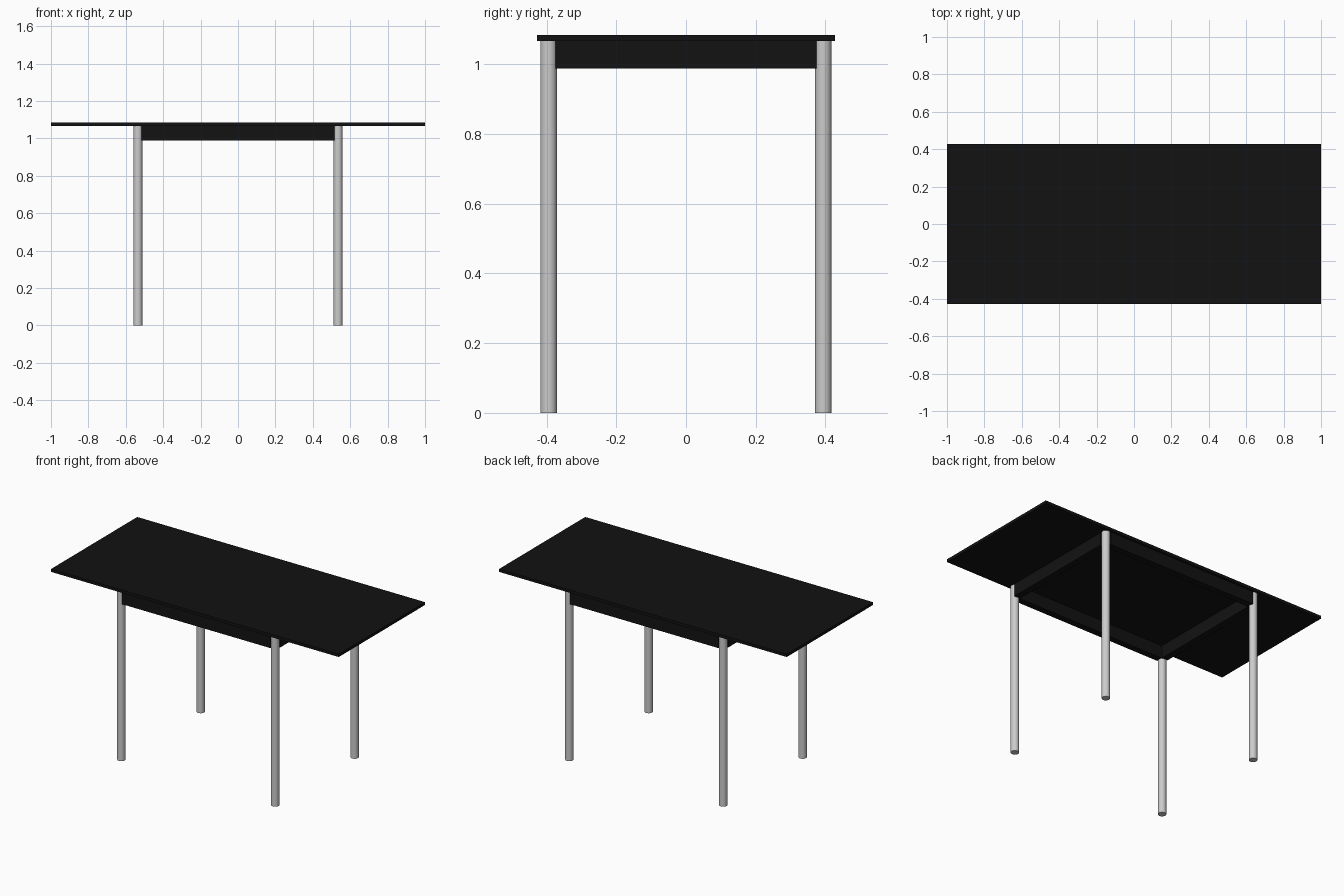
import bpy

if "Cube" in bpy.data.objects:
    bpy.data.objects.remove(bpy.data.objects["Cube"])

TOP_Z, UNDER_Z, RAIL_Z = 1.085, 1.067, 0.988
LEG_X, LEG_Y, LEG_R = 0.535, 0.394, 0.0235
IN_X, IN_Y, RAIL_T = 0.516, 0.374, 0.04

black = bpy.data.materials.new("black")
black.diffuse_color = (0.006, 0.006, 0.006, 1)
black.use_nodes = True
black.node_tree.nodes["Principled BSDF"].inputs["Base Color"].default_value = black.diffuse_color


def box(name, lo, hi):
    mid = [(a + b) / 2 for a, b in zip(lo, hi)]
    bpy.ops.mesh.primitive_cube_add(size=1, location=mid)
    ob = bpy.context.object
    ob.name = name
    ob.scale = [b - a for a, b in zip(lo, hi)]
    bpy.ops.object.transform_apply(location=False, rotation=False, scale=True)
    ob.data.materials.append(black)


# Table top
box("table_top", (-1, -0.428, UNDER_Z), (1, 0.428, TOP_Z))

# Apron rails running between the legs
for side, s in (("front", -1), ("back", 1)):
    y = sorted((s * IN_Y, s * (IN_Y + RAIL_T)))
    box(side + "_rail", (-IN_X, y[0], RAIL_Z), (IN_X, y[1], UNDER_Z))
for side, s in (("left", -1), ("right", 1)):
    x = sorted((s * IN_X, s * (IN_X + RAIL_T)))
    box(side + "_rail", (x[0], -IN_Y, RAIL_Z), (x[1], IN_Y, UNDER_Z))

# Round legs
for yn, sy in (("front", -1), ("back", 1)):
    for xn, sx in (("left", -1), ("right", 1)):
        bpy.ops.mesh.primitive_cylinder_add(
            vertices=32, radius=LEG_R, depth=UNDER_Z,
            location=(sx * LEG_X, sy * LEG_Y, UNDER_Z / 2))
        bpy.context.object.name = f"{yn}_{xn}_leg"
        bpy.ops.object.shade_smooth_by_angle()
